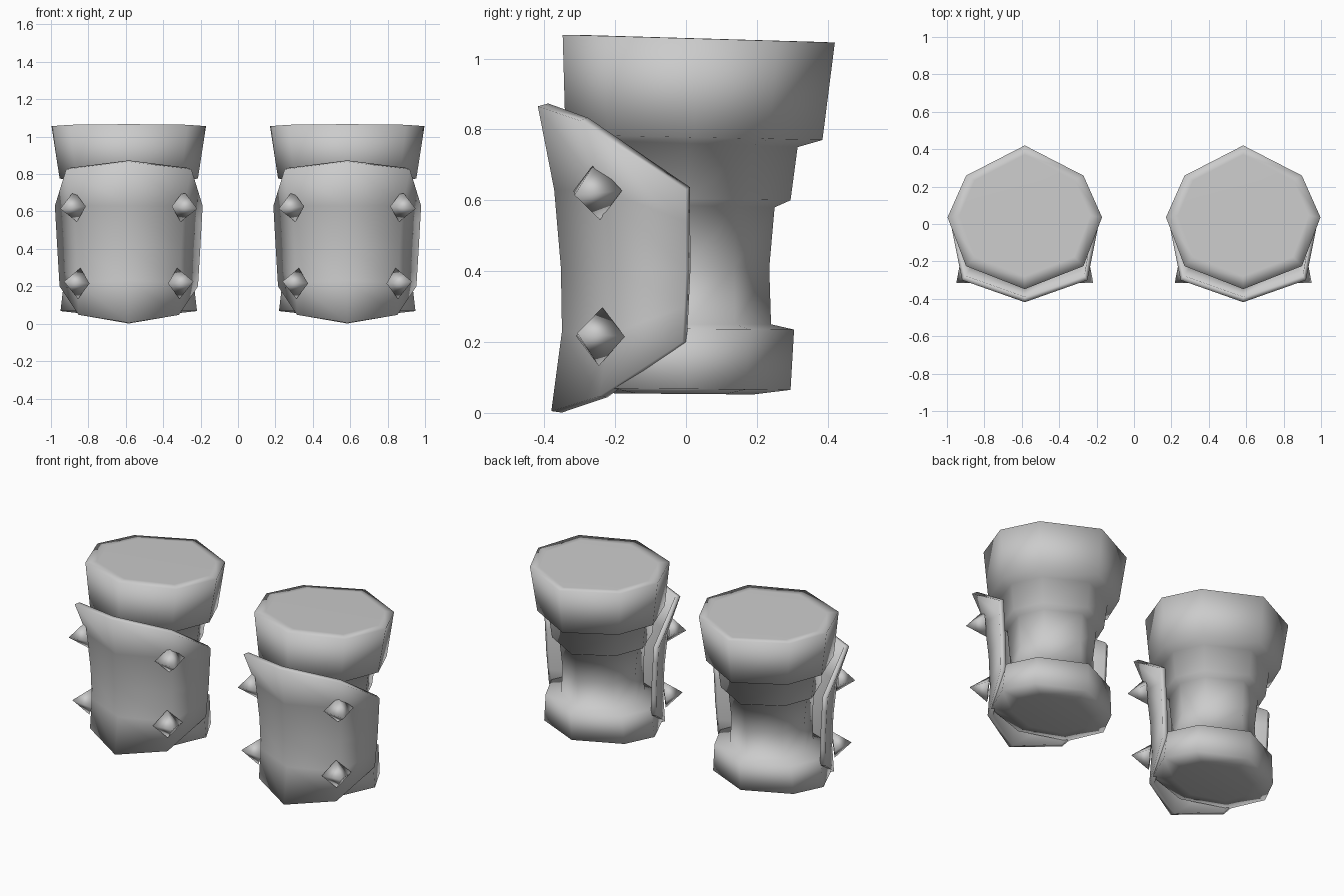
import bpy, math
from mathutils import Vector

cube = bpy.data.objects.get("Cube")
if cube:
    bpy.data.objects.remove(cube, do_unlink=True)

metal = bpy.data.materials.new("plain grey")
metal.use_nodes = True
metal.diffuse_color = (0.6, 0.6, 0.6, 1)
metal.node_tree.nodes["Principled BSDF"].inputs["Base Color"].default_value = (0.6, 0.6, 0.6, 1)

ARM_X = 0.584


def make_object(name, verts, faces, smooth_angle):
    mesh = bpy.data.meshes.new(name)
    mesh.from_pydata(verts, [], faces)
    mesh.materials.append(metal)
    obj = bpy.data.objects.new(name, mesh)
    bpy.context.collection.objects.link(obj)
    bpy.ops.object.select_all(action='DESELECT')
    obj.select_set(True)
    bpy.context.view_layer.objects.active = obj
    bpy.ops.object.mode_set(mode='EDIT')
    bpy.ops.mesh.select_all(action='SELECT')
    bpy.ops.mesh.normals_make_consistent(inside=False)
    bpy.ops.object.mode_set(mode='OBJECT')
    bpy.ops.object.shade_smooth_by_angle(angle=math.radians(smooth_angle))
    return obj


# Sleeve rings, bottom to top: half width, front y, back y, front z, back z
SLEEVE = [
    (0.24, -0.20, 0.19, 0.055, 0.052),
    (0.365, -0.30, 0.295, 0.07, 0.065),
    (0.345, -0.30, 0.305, 0.24, 0.235),
    (0.24, -0.24, 0.24, 0.25, 0.25),
    (0.23, -0.24, 0.235, 0.41, 0.41),
    (0.25, -0.25, 0.25, 0.59, 0.58),
    (0.29, -0.28, 0.295, 0.61, 0.60),
    (0.31, -0.29, 0.315, 0.77, 0.75),
    (0.37, -0.34, 0.385, 0.785, 0.77),
    (0.413, -0.348, 0.42, 1.067, 1.045),
    (0.35, -0.28, 0.37, 1.066, 1.047),
]
# Eight-sided plan with a corner on each axis
PLAN = [(0, -1), (0.76, -0.68), (1, 0), (0.76, 0.58), (0, 1), (-0.76, 0.58), (-1, 0), (-0.76, -0.68)]


def sleeve(name, cx):
    verts = []
    for half, front, back, zf, zb in SLEEVE:
        for px, py in PLAN:
            t = (py + 1) / 2
            verts.append((cx + px * half, front + (back - front) * t, zf + (zb - zf) * t))
    n, rows = len(PLAN), len(SLEEVE)
    faces = [(r * n + i, r * n + (i + 1) % n, (r + 1) * n + (i + 1) % n, (r + 1) * n + i)
             for r in range(rows - 1) for i in range(n)]
    faces += [tuple(range(n)), tuple(range((rows - 1) * n, rows * n))]
    make_object(name, verts, faces, 180)


# Guard columns, each from top to bottom
CENTRE = [(0, -0.418, 0.865), (0, -0.372, 0.63), (0, -0.353, 0.41), (0, -0.35, 0.23), (0, -0.38, 0.005)]
CORNER = [(0.335, -0.3, 0.825), (0.295, -0.24, 0.63), (0.28, -0.222, 0.41), (0.275, -0.217, 0.22), (0.268, -0.245, 0.047)]
SIDE = [(0.395, 0, 0.63), (0.39, 0, 0.54), (0.382, 0, 0.4), (0.376, -0.005, 0.3), (0.37, -0.01, 0.2)]


def guard(name, cx):
    def flip(column):
        return [(-x, y, z) for x, y, z in column]
    columns = [flip(SIDE), flip(CORNER), CENTRE, CORNER, SIDE]
    verts = [(cx + x, y, z) for col in columns for x, y, z in col]
    n = len(CENTRE)
    faces = [(c * n + r, c * n + r + 1, (c + 1) * n + r + 1, (c + 1) * n + r)
             for c in range(len(columns) - 1) for r in range(n - 1)]
    obj = make_object(name, verts, faces, 60)
    # Face the shell forwards before giving it an inward thickness
    if sum(p.normal.y for p in obj.data.polygons) > 0:
        obj.data.flip_normals()
    shell = obj.modifiers.new("thickness", 'SOLIDIFY')
    shell.thickness = 0.03
    shell.offset = -1
    # Thickness comes first so the rim is sharpened with the rest
    obj.modifiers.move(len(obj.modifiers) - 1, 0)


def spike(name, cx, side, x, y, z, tilt):
    out = Vector((side * 0.78, -0.63, tilt)).normalized()
    across = Vector((-out.y, out.x, 0)).normalized()
    up = out.cross(across)
    base = Vector((cx + side * x, y, z))
    verts = [base + up * 0.083, base + across * 0.088, base - up * 0.083, base - across * 0.088, base + out * 0.105]
    faces = [(i, (i + 1) % 4, 4) for i in range(4)] + [(3, 2, 1, 0)]
    make_object(name, verts, faces, 180)


for arm, cx in (("left", ARM_X), ("right", -ARM_X)):
    sleeve(arm + "_sleeve", cx)
    guard(arm + "_guard", cx)
    for edge, side in (("outer", math.copysign(1, cx)), ("inner", -math.copysign(1, cx))):
        spike(f"{arm}_{edge}_upper_spike", cx, side, 0.285, -0.249, 0.627, -0.12)
        spike(f"{arm}_{edge}_lower_spike", cx, side, 0.265, -0.241, 0.215, 0.1)
